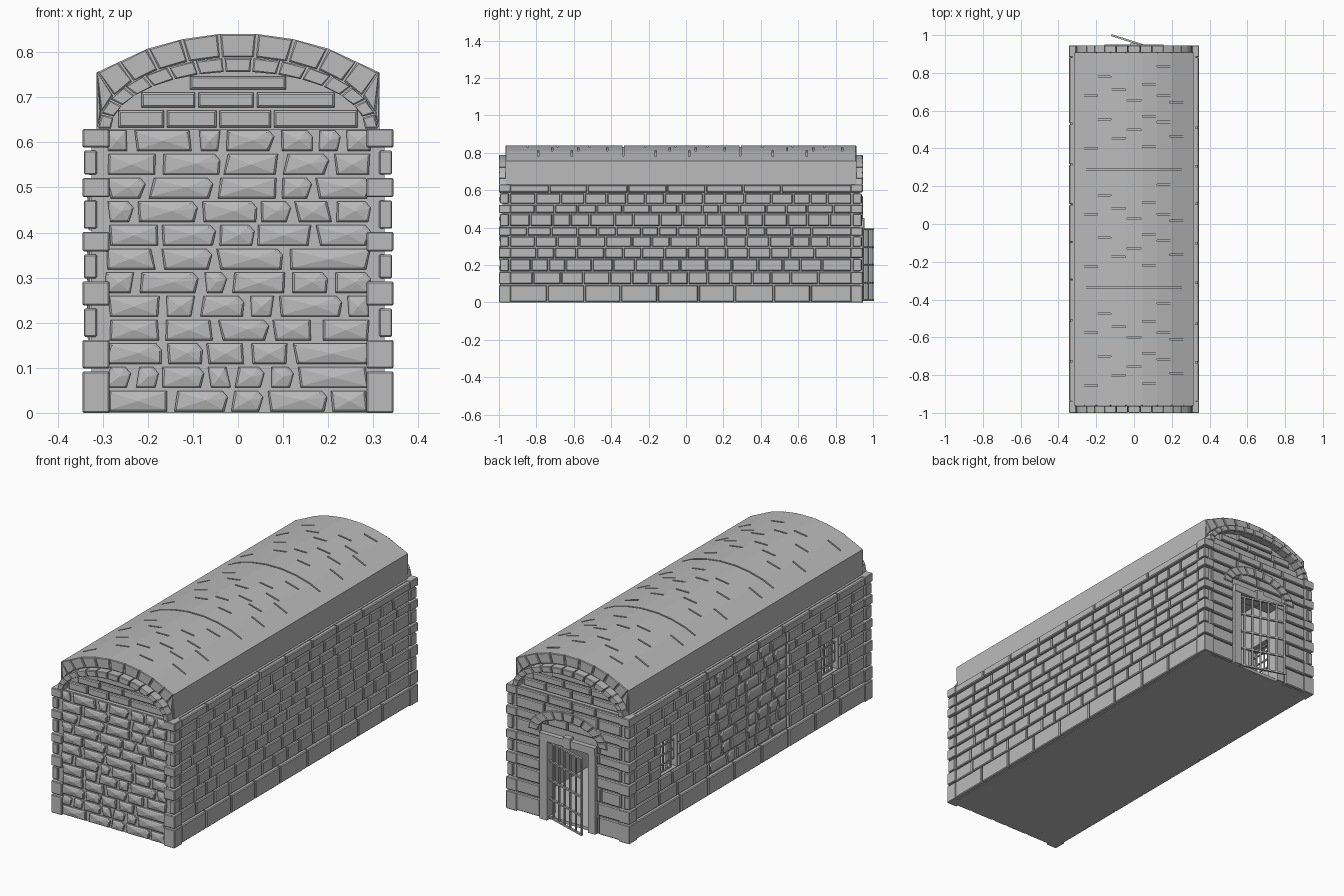
import bpy, bmesh, math, random
from mathutils import Vector

random.seed(7)
if "Cube" in bpy.data.objects:
    bpy.data.objects.remove(bpy.data.objects["Cube"])

stone = bpy.data.materials.new("stone_grey")
stone.use_nodes = True
GREY = (0.5, 0.5, 0.5, 1)
stone.diffuse_color = GREY
stone.node_tree.nodes["Principled BSDF"].inputs["Base Color"].default_value = GREY

Z = Vector((0, 0, 1))
YC, HALF, ROOF_HALF, EAVE = -0.0275, 0.9725, 0.93, 0.63
ROWS = [0, .095, .165, .235, .295, .355, .405, .475, .525, .585, EAVE]
GAP = .007


def frame(x, y, u, n):
    return Vector((x, y, 0)), Vector(u).normalized(), Vector(n).normalized()


FRONT = frame(0, YC - HALF + .018, (1, 0, 0), (0, -1, 0))
BACK = frame(0, YC + HALF - .018, (1, 0, 0), (0, 1, 0))
LEFT = frame(.325, 0, (0, 1, 0), (1, 0, 0))
RIGHT = frame(-.325, 0, (0, 1, 0), (-1, 0, 0))


def finish(bm, name):
    bmesh.ops.recalc_face_normals(bm, faces=bm.faces)
    mesh = bpy.data.meshes.new(name)
    bm.to_mesh(mesh)
    bm.free()
    mesh.materials.append(stone)
    ob = bpy.data.objects.new(name, mesh)
    bpy.context.collection.objects.link(ob)
    return ob


def loft(bm, rings, peak=None):
    """Bridge point rings into a closed solid, optionally ending in a point."""
    vs = [[bm.verts.new(p) for p in r] for r in rings]
    n = len(vs[0])
    for a, b in zip(vs, vs[1:]):
        for i in range(n):
            j = (i + 1) % n
            bm.faces.new((a[i], a[j], b[j], b[i]))
    bm.faces.new(vs[0][::-1])
    if peak is None:
        bm.faces.new(vs[-1])
    else:
        tip = bm.verts.new(peak)
        for i in range(n):
            bm.faces.new((vs[-1][i], vs[-1][(i + 1) % n], tip))


def block(bm, fr, ring, depth, bevel=.004, peak=0):
    """Chamfered stone standing on a wall, outlined by (u, v) points."""
    o, U, N = fr
    at = lambda p, d: o + U * p[0] + Z * p[1] + N * d
    ring = [Vector(p) for p in ring]
    mid = sum(ring, Vector((0, 0))) / len(ring)
    inner = []
    for p in ring:
        q = mid - p
        inner.append(p + Vector((math.copysign(min(bevel, abs(q.x) * .4), q.x),
                                 math.copysign(min(bevel, abs(q.y) * .4), q.y))))
    loft(bm, [[at(p, -.002) for p in ring], [at(p, depth - bevel) for p in ring],
              [at(p, depth) for p in inner]], at(mid, depth + peak) if peak else None)


def box(bm, fr, u0, u1, v0, v1, d0, d1):
    o, U, N = fr
    loft(bm, [[o + U * u + Z * v + N * d for u, v in
               ((u0, v0), (u1, v0), (u1, v1), (u0, v1))] for d in (d0, d1)])


def spans(u0, u1, v0, v1, holes):
    """Parts of a row left after cutting out the openings."""
    out = [(u0, u1)]
    for a, b, c, d in holes:
        if v0 < d - .001 and v1 > c + .001:
            out = [s for p, q in out for s in ((p, min(q, a)), (max(p, b), q))
                   if s[1] - s[0] > .012]
    return out


def course(bm, fr, u0, u1, v0, v1, lo, hi, depth, holes=(), rough=0, peak=0):
    u, g = u0, GAP / 2
    while u < u1 - .001:
        e = u + random.uniform(lo, hi)
        if u1 - e < lo:
            e = u1
        for a, b in spans(u, e, v0, v1, holes):
            j = [random.uniform(0, rough) for _ in range(4)]
            ring = [(a + g + j[0], v0 + g), (b - g - j[1], v0 + g)]
            if rough and random.random() < .5:
                ring += [(b - g, v1 - g - .014), (b - g - .012, v1 - g)]
            else:
                ring += [(b - g - j[2], v1 - g)]
            ring += [(a + g + j[3], v1 - g)]
            block(bm, fr, ring, depth, peak=peak)
        u = e


def wall(name, fr, u0, u1, thick, holes=()):
    bm = bmesh.new()
    us = sorted({u0, u1, *[h for q in holes for h in q[:2]]})
    vs = sorted({0, EAVE, *[h for q in holes for h in q[2:]]})
    for a, b in zip(us, us[1:]):
        for c, d in zip(vs, vs[1:]):
            if not any(q[0] <= a < q[1] and q[2] <= c < q[3] for q in holes):
                box(bm, fr, a, b, c, d, -thick, 0)
    finish(bm, name)


def arch(bm, fr, inner, outer, n, depth):
    for i in range(n):
        a, b = ((math.pi * (i + k)) / n for k in (.04, .96))
        block(bm, fr, [inner(a), outer(a), outer(b), inner(b)], depth, .003)


def ellipse(rx, rz, base):
    return lambda t: (rx * math.cos(t), base + rz * math.sin(t))


# Mortar walls with openings, and the floor
S0, S1 = YC - HALF + .018, YC + HALF - .018
WINDOWS = [(y - .07, y + .07, .235, .405) for y in (.605, -.68)]
PANEL = (-.335, .29, .095, .585)
wall("front_wall", FRONT, -.325, .325, .05)
wall("back_wall", BACK, -.325, .325, .05, [(-.115, .115, 0, .40)])
wall("left_wall", LEFT, S0, S1, .05)
wall("right_wall", RIGHT, S0, S1, .05, WINDOWS)
bm = bmesh.new()
box(bm, LEFT, S0, S1, 0, .015, -.65, 0)
finish(bm, "floor")

# Side masonry: base course, brick courses, cap course
for name, fr, holes in (("left_bricks", LEFT, []), ("right_bricks", RIGHT, WINDOWS + [PANEL])):
    bm = bmesh.new()
    for i, (v0, v1) in enumerate(zip(ROWS, ROWS[1:])):
        lo, hi = (.19, .22) if i in (0, 9) else (.09, .15)
        course(bm, fr, S0 + .04, S1 - .04, v0, v1, lo, hi, .018 if i in (0, 9) else .014, holes)
    if holes:
        for k in range(8):
            h = (PANEL[3] - PANEL[2]) / 8
            course(bm, fr, PANEL[0], PANEL[1], PANEL[2] + k * h, PANEL[2] + (k + 1) * h,
                   .06, .14, .008, rough=.012, peak=.004)
    finish(bm, name)

# Rough stones on the front
bm = bmesh.new()
for k in range(12):
    h = EAVE / 12
    course(bm, FRONT, -.298, .298, k * h, (k + 1) * h, .06, .16, .012, rough=.012, peak=.005)
finish(bm, "front_stones")

# Dressed blocks on the back, around the doorway
bm = bmesh.new()
for i, (v0, v1) in enumerate(zip(ROWS, ROWS[1:])):
    course(bm, BACK, -.295, .295, v0, v1, .11, .17, .013, [(-.155, .155, 0, .44)])
finish(bm, "back_blocks")

# Alternating corner stones
bm = bmesh.new()
for sx in (-1, 1):
    for sy in (-1, 1):
        for i, (v0, v1) in enumerate(zip(ROWS, ROWS[1:])):
            wide = i == 0 or i % 2
            x0, x1, y0, y1 = (.285, .345, .91, HALF) if wide else (.313, .342, .92, HALF - .006)
            new = bmesh.ops.create_cube(bm, size=1)["verts"]
            for v in new:
                v.co = (sx * (x1 if v.co.x > 0 else x0), YC + sy * (y1 if v.co.y > 0 else y0),
                        v1 - (GAP / 2 if i < 9 else 0) if v.co.z > 0 else v0 + (GAP / 2 if i else 0))
bmesh.ops.bevel(bm, geom=bm.edges[:], offset=.003, segments=1, affect='EDGES')
finish(bm, "corner_stones")

# Vaulted roof with slots cut between its slabs
HALF_PROFILE = [(.314, .755), (.2, .808), (.123, .829), (.045, .84)]
PROFILE = HALF_PROFILE + [(-x, z) for x, z in reversed(HALF_PROFILE)]


def roof_z(x):
    for (xa, za), (xb, zb) in zip(PROFILE, PROFILE[1:]):
        if xb <= x <= xa:
            return za + (zb - za) * (x - xa) / (xb - xa)
    return PROFILE[0][1]


def prism(bm, pts, y0, y1):
    loft(bm, [[Vector((x, y, z)) for x, z in pts] for y in (y0, y1)])


def slot(bm, x0, x1, y):
    xs = [x0] + sorted(p[0] for p in PROFILE if x0 < p[0] < x1) + [x1]
    pts = [(x, roof_z(x) - .008) for x in xs] + [(x, roof_z(x) + .02) for x in reversed(xs)]
    prism(bm, pts, y - .004, y + .004)


bm = bmesh.new()
prism(bm, [(.314, EAVE)] + PROFILE + [(-.314, EAVE)], YC - ROOF_HALF - .002, YC + ROOF_HALF + .002)
roof = finish(bm, "roof")
SLOTS = {-.23: (.68, .40), -.157: (.78, .555), -.082: (.71, .455), 0: (.655, .50),
         .08: (.74, .57, .41), .157: (.835, .68, .54), .225: (.645, .465)}
bm = bmesh.new()
for x, ys in SLOTS.items():
    for y in ys:
        for k in range(3):
            slot(bm, x - .036, x + .036, y - k * .6275)
for y in (.29, -.335):
    slot(bm, -.255, .255, y)
cutter = finish(bm, "slot_cutter")
cutter.hide_render = True
mod = roof.modifiers.new("slots", 'BOOLEAN')
mod.operation, mod.solver, mod.object = 'DIFFERENCE', 'EXACT', cutter
bpy.context.view_layer.objects.active = roof
bpy.ops.object.modifier_apply(modifier=mod.name)
bpy.data.objects.remove(cutter)

# End arches and gable bricks, alike at both ends
for name, s in (("front", -1), ("back", 1)):
    fr = frame(0, YC + s * ROOF_HALF, (1, 0, 0), (0, s, 0))

    def rim(t):
        x = .314 * max(-1, min(1, 1.12 * math.cos(t)))
        return x, roof_z(x)
    bm = bmesh.new()
    arch(bm, fr, ellipse(.312, .16, EAVE), rim, 13, .008)
    arch(bm, fr, ellipse(.282, .127, EAVE), ellipse(.31, .158, EAVE), 15, HALF - ROOF_HALF)
    finish(bm, name + "_arch")
    bm = bmesh.new()
    for v0, v1 in ((.63, .674), (.674, .714), (.714, .75)):
        w = .285 * math.sqrt(1 - ((v1 - EAVE) / .13) ** 2)
        course(bm, fr, -w, w, v0, v1, .1, .15, .016)
    finish(bm, name + "_gable_bricks")

# Door surround and relieving arch
bm = bmesh.new()
for s in (-1, 1):
    a, b = sorted((s * .115, s * .155))
    box(bm, BACK, a, b, 0, .40, -.03, .02)
box(bm, BACK, -.155, .155, .40, .437, -.03, .024)
box(bm, BACK, -.02, .02, .395, .45, -.03, .028)
arch(bm, BACK, ellipse(.17, .085, .44), ellipse(.22, .13, .44), 11, .019)
finish(bm, "door_surround")


def grille(name, fr, u0, u1, v0, v1, columns, rows, r, d=0):
    bm = bmesh.new()
    for k in range(columns):
        u = u0 + (u1 - u0) * k / (columns - 1)
        box(bm, fr, u - r, u + r, v0, v1, d - r, d + r)
    for k in range(rows):
        v = v0 + r + (v1 - v0 - 2 * r) * k / (rows - 1)
        box(bm, fr, u0 - r, u1 + r, v - r, v + r, d - r * 1.3, d + r * 1.3)
    return finish(bm, name)


# Gate standing ajar, and barred windows
grille("gate", frame(.13, .92, (-.25, .08, 0), (.08, .25, 0)), .004, .258, .006, .395, 7, 5, .004)
for i, (a, b, c, d) in enumerate(WINDOWS):
    grille("window_bars_%d" % (i + 1), RIGHT, a + .025, b - .025, c, d, 4, 2, .003, -.02)
    grille("window_crossbars_%d" % (i + 1), RIGHT, a, b, c + .035, d - .035, 2, 3, .003, -.02)
